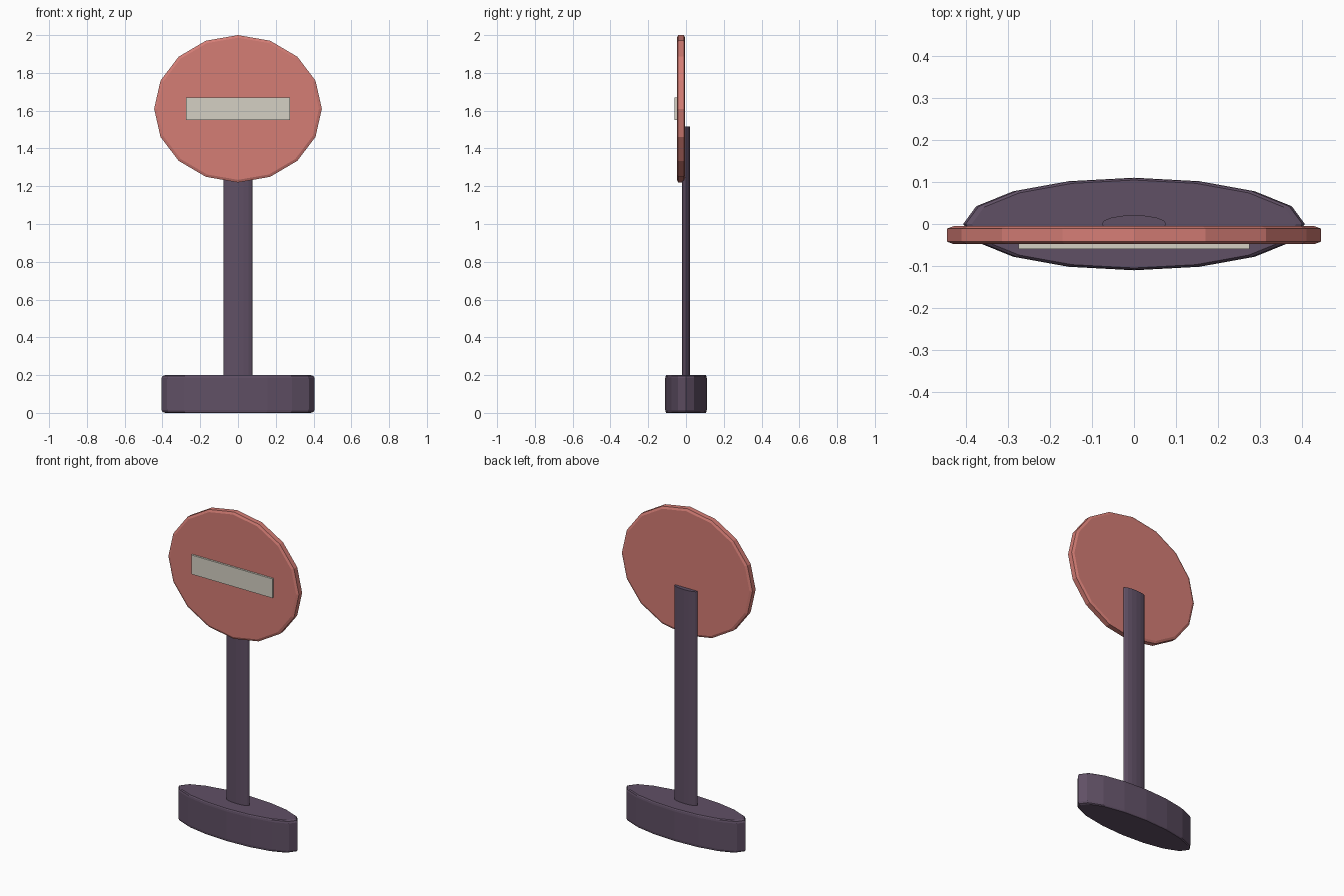
import bpy, bmesh, math
from mathutils import Vector

if "Cube" in bpy.data.objects:
    bpy.data.objects.remove(bpy.data.objects["Cube"])


def material(name, color):
    m = bpy.data.materials.new(name)
    m.diffuse_color = (*color, 1)
    m.use_nodes = True
    m.node_tree.nodes["Principled BSDF"].inputs["Base Color"].default_value = m.diffuse_color
    return m


purple = material("dark purple", (0.117, 0.08, 0.13))
red = material("soft red", (0.66, 0.205, 0.178))
cream = material("cream", (0.66, 0.63, 0.546))


def add_object(name, bm, mat):
    bmesh.ops.recalc_face_normals(bm, faces=bm.faces[:])
    me = bpy.data.meshes.new(name)
    bm.to_mesh(me)
    bm.free()
    me.materials.append(mat)
    ob = bpy.data.objects.new(name, me)
    bpy.context.collection.objects.link(ob)
    return ob


def elliptic_loft(name, rx, ry, rings, mat, place, sides=16):
    """Stack of scaled ellipses; rings are (scale, height) pairs."""
    bm = bmesh.new()
    loops = []
    for s, h in rings:
        loops.append([bm.verts.new(place(s * rx * math.cos(2 * math.pi * i / sides),
                                         s * ry * math.sin(2 * math.pi * i / sides), h))
                      for i in range(sides)])
    for a, b in zip(loops, loops[1:]):
        for i in range(sides):
            j = (i + 1) % sides
            bm.faces.new((a[i], a[j], b[j], b[i]))
    bm.faces.new(loops[0])
    bm.faces.new(loops[-1])
    return add_object(name, bm, mat)


def upright(a, b, h):
    return Vector((a, b, h))


def facing(a, b, h):
    return Vector((a, h, 1.61 + b))


# weighted foot with chamfered rims
elliptic_loft("base", 0.406, 0.11,
              [(0.95, 0.0), (0.985, 0.005), (1, 0.016), (1, 0.184), (0.985, 0.195), (0.95, 0.2)],
              purple, upright)
# flattened post
elliptic_loft("post", 0.077, 0.021, [(1, 0.1), (1, 1.515)], purple, upright)
# round sign board
elliptic_loft("sign_disc", 0.444, 0.39,
              [(0.965, -0.048), (1, -0.042), (1, -0.011), (0.965, -0.005)],
              red, facing)

# horizontal bar on the sign front
bm = bmesh.new()
bmesh.ops.create_cube(bm, size=1)
bmesh.ops.scale(bm, vec=(0.55, 0.013, 0.118), verts=bm.verts[:])
bmesh.ops.translate(bm, vec=(0, -0.0535, 1.61), verts=bm.verts[:])
add_object("sign_bar", bm, cream)
